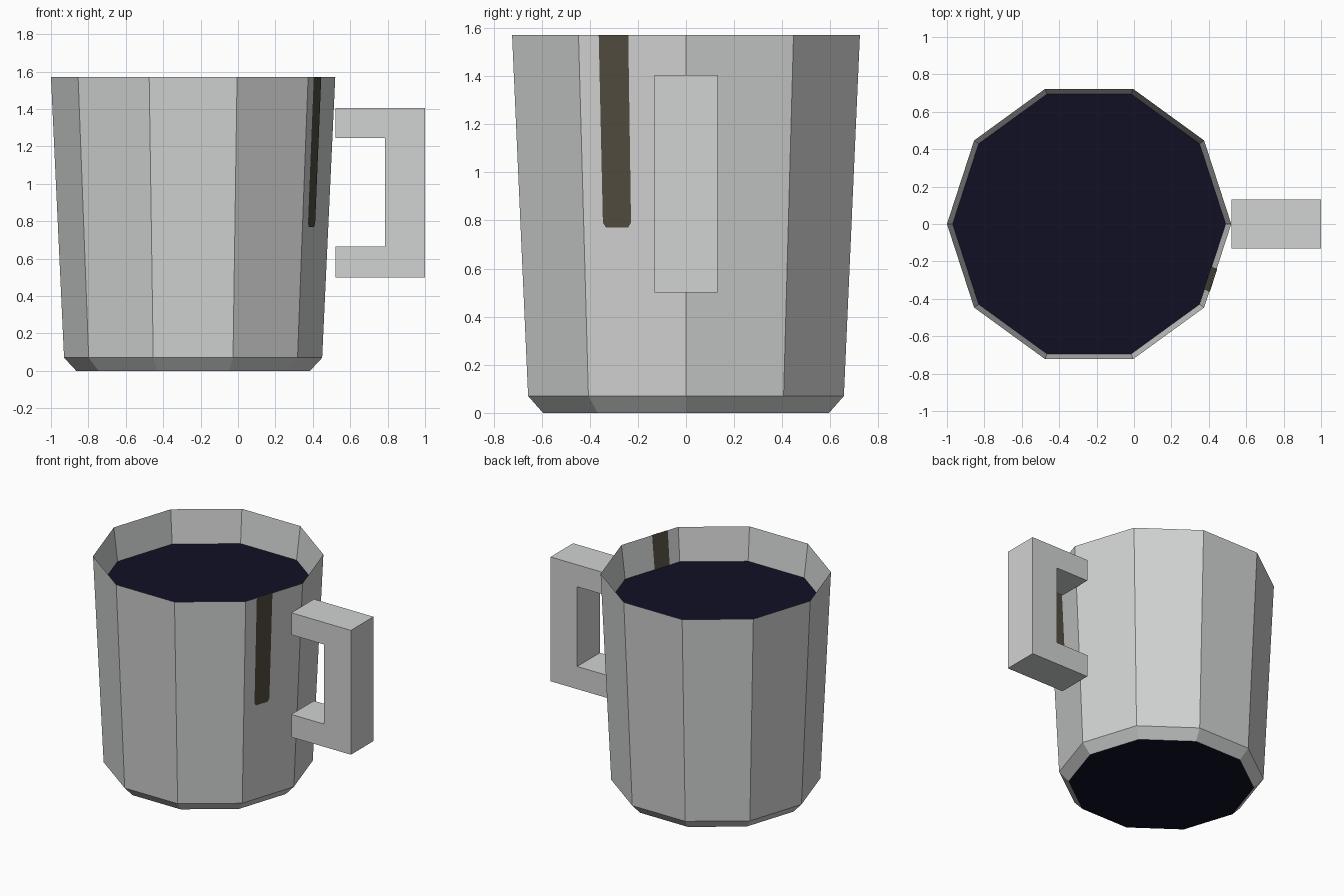
import bpy, bmesh
from math import cos, sin, pi
from mathutils import Vector

cube = bpy.data.objects.get("Cube")
if cube:
    bpy.data.objects.remove(cube, do_unlink=True)

SIDES = 10
CENTRE_X = -0.24
TOP, BASE, LEVEL = 1.57, 0.07, 1.33      # rim, lower bevel and liquid heights
R_RIM, R_BASE, R_FOOT, R_LIQUID = 0.76, 0.69, 0.625, 0.73


def material(name, colour):
    mat = bpy.data.materials.new(name)
    mat.use_nodes = True
    rgba = (*colour, 1)
    mat.diffuse_color = rgba
    mat.node_tree.nodes["Principled BSDF"].inputs["Base Color"].default_value = rgba
    return mat


def add_object(name, bm, *mats):
    mesh = bpy.data.meshes.new(name)
    bm.to_mesh(mesh)
    bm.free()
    for mat in mats:
        mesh.materials.append(mat)
    obj = bpy.data.objects.new(name, mesh)
    bpy.context.collection.objects.link(obj)
    return obj


def corner(i, r, z):
    a = 2 * pi * i / SIDES
    return Vector((CENTRE_X + r * cos(a), r * sin(a), z))


grey = material("light grey", (0.64, 0.645, 0.645))
navy = material("dark navy", (0.005, 0.005, 0.018))
brown = material("drip brown", (0.082, 0.071, 0.05))

# Cup: rings from foot to rim, then down the inside to the liquid
bm = bmesh.new()
profile = [(R_FOOT, 0), (R_BASE, BASE), (R_RIM, TOP), (R_LIQUID, LEVEL)]
rings = [[bm.verts.new(corner(i, r, z)) for i in range(SIDES)] for r, z in profile]
for low, high in zip(rings, rings[1:]):
    for i in range(SIDES):
        j = (i + 1) % SIDES
        bm.faces.new((low[i], low[j], high[j], high[i]))
add_object("cup_body", bm, grey)

# Dark disc under the foot and liquid surface
for name, r, z, step in (("cup_underside", R_FOOT, 0, -1), ("liquid", R_LIQUID, LEVEL, 1)):
    bm = bmesh.new()
    bm.faces.new([bm.verts.new(corner(i, r, z)) for i in range(SIDES)][::step])
    add_object(name, bm, navy)

# Handle: C profile extruded across its width
bm = bmesh.new()
outline = [(0.52, 0.5), (1, 0.5), (1, 1.405), (0.52, 1.405),
           (0.52, 1.245), (0.785, 1.245), (0.785, 0.665), (0.52, 0.665)]
face = bm.faces.new([bm.verts.new((x, -0.13, z)) for x, z in outline])
extruded = bmesh.ops.extrude_face_region(bm, geom=[face])
moved = [v for v in extruded["geom"] if isinstance(v, bmesh.types.BMVert)]
bmesh.ops.translate(bm, verts=moved, vec=(0, 0.26, 0))
bmesh.ops.recalc_face_normals(bm, faces=bm.faces)
add_object("handle", bm, grey)


# Drip: thin plates following one side of the cup, outside and inside
def drip_plate(name, points, r_low, z_low, offset):
    normal = Vector((cos(pi / SIDES), -sin(pi / SIDES), 0))
    bm = bmesh.new()
    verts = []
    for t, z in points:
        r = r_low + (R_RIM - r_low) * (z - z_low) / (TOP - z_low)
        p = corner(0, r, z).lerp(corner(-1, r, z), t)
        verts.append(bm.verts.new(p + normal * offset))
    face = bm.faces.new(verts)
    face.normal_update()
    if face.normal.dot(normal) * offset < 0:
        face.normal_flip()
    add_object(name, bm, brown)


T0, T1 = 0.535, 0.81
drip_plate("drip_outside", [(T0, TOP), (T1, TOP), (T1, 0.79), (T1 - 0.03, 0.77),
                            (T0 + 0.03, 0.77), (T0, 0.79)], R_BASE, BASE, 0.003)
drip_plate("drip_inside", [(T0, TOP), (T1, TOP), (T1, LEVEL), (T0, LEVEL)],
           R_LIQUID, LEVEL, -0.003)
